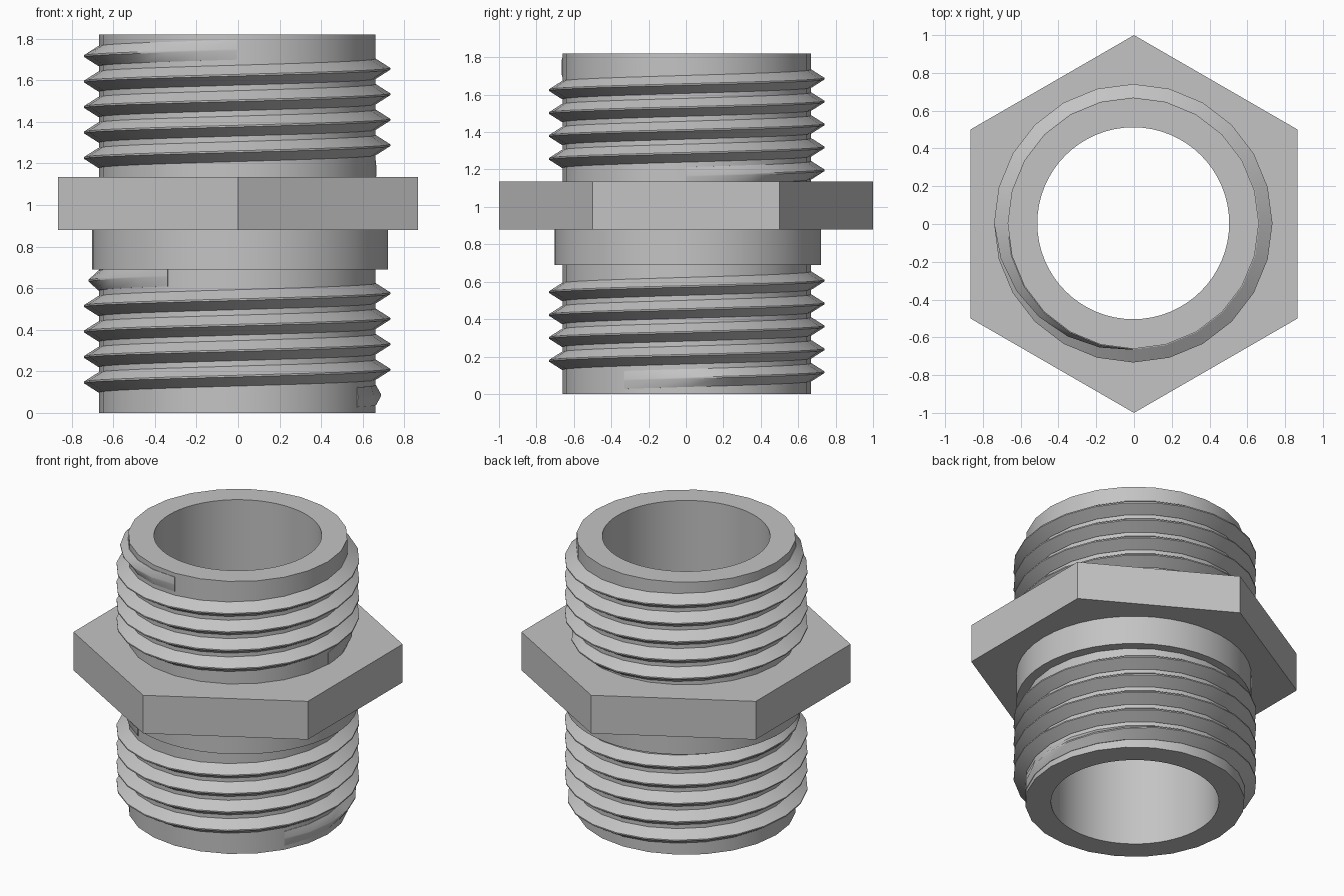
import bpy, bmesh
from math import sin, cos, pi, radians

if "Cube" in bpy.data.objects:
    bpy.data.objects.remove(bpy.data.objects["Cube"], do_unlink=True)

GREY = (0.55, 0.55, 0.55, 1)
metal = bpy.data.materials.new("plain_grey")
metal.use_nodes = True
metal.diffuse_color = GREY
metal.node_tree.nodes["Principled BSDF"].inputs["Base Color"].default_value = GREY

SIDES = 24           # facets around the pipe and threads
CORE, BORE = 0.665, 0.508
PITCH = 0.1225


def finish(name, bm, centre):
    bmesh.ops.recalc_face_normals(bm, faces=bm.faces)
    mesh = bpy.data.meshes.new(name)
    bm.to_mesh(mesh)
    bm.free()
    mesh.materials.append(metal)
    obj = bpy.data.objects.new(name, mesh)
    obj.location = (*centre, 0)
    bpy.context.collection.objects.link(obj)
    bpy.ops.object.select_all(action='DESELECT')
    obj.select_set(True)
    bpy.context.view_layer.objects.active = obj
    bpy.ops.object.shade_smooth_by_angle(angle=radians(30))


def tube(name, sides, outer, inner_sides, inner, z0, z1, centre=(0, 0)):
    """Straight prism with a round hole through it."""
    bm = bmesh.new()
    edges = []
    for n, r in ((sides, outer), (inner_sides, inner)):
        ring = [bm.verts.new((r * cos(pi / 2 + 2 * pi * i / n),
                              r * sin(pi / 2 + 2 * pi * i / n), z0)) for i in range(n)]
        edges += [bm.edges.new((ring[i], ring[(i + 1) % n])) for i in range(n)]
    bmesh.ops.triangle_fill(bm, edges=edges, use_beauty=True, use_dissolve=False)
    top = bmesh.ops.extrude_face_region(bm, geom=bm.faces[:], use_keep_orig=True)
    verts = [v for v in top["geom"] if isinstance(v, bmesh.types.BMVert)]
    bmesh.ops.translate(bm, verts=verts, vec=(0, 0, z1 - z0))
    finish(name, bm, centre)


def thread(name, start, z0, centre):
    """Right-handed ridge of 4.75 turns that fades out at both ends."""
    bm = bmesh.new()
    steps = int(4.75 * SIDES)
    fade = SIDES // 4
    previous = None
    for i in range(steps + 1):
        a = radians(start) + 2 * pi * i / SIDES
        z = z0 + PITCH * i / SIDES
        crest = 0.67 + 0.067 * min(1, i / fade, (steps - i) / fade)
        profile = [(0.63, -0.048), (0.668, -0.048), (crest, -0.004),
                   (crest, 0.004), (0.668, 0.048), (0.63, 0.048)]
        ring = [bm.verts.new((r * cos(a), r * sin(a), z + h)) for r, h in profile]
        if previous:
            for j in range(len(ring)):
                k = (j + 1) % len(ring)
                bm.faces.new((previous[j], previous[k], ring[k], ring[j]))
        if i in (0, steps):
            bm.faces.new(ring)
        previous = ring
    finish(name, bm, centre)


AXIS = (-0.004, 0.004)
# Pipe body with the bore
tube("pipe_body", SIDES, CORE, 64, BORE, 0, 1.82, AXIS)
# Wrench flange and the collar under it
tube("hex_flange", 6, 1.0, SIDES, 0.6, 0.88, 1.135)
tube("collar", 48, 0.712, SIDES, 0.6, 0.69, 0.89, (0.009, 0.009))
# Screw threads
thread("lower_thread", -30, 0.075, AXIS)
thread("upper_thread", 0, 1.165, AXIS)
